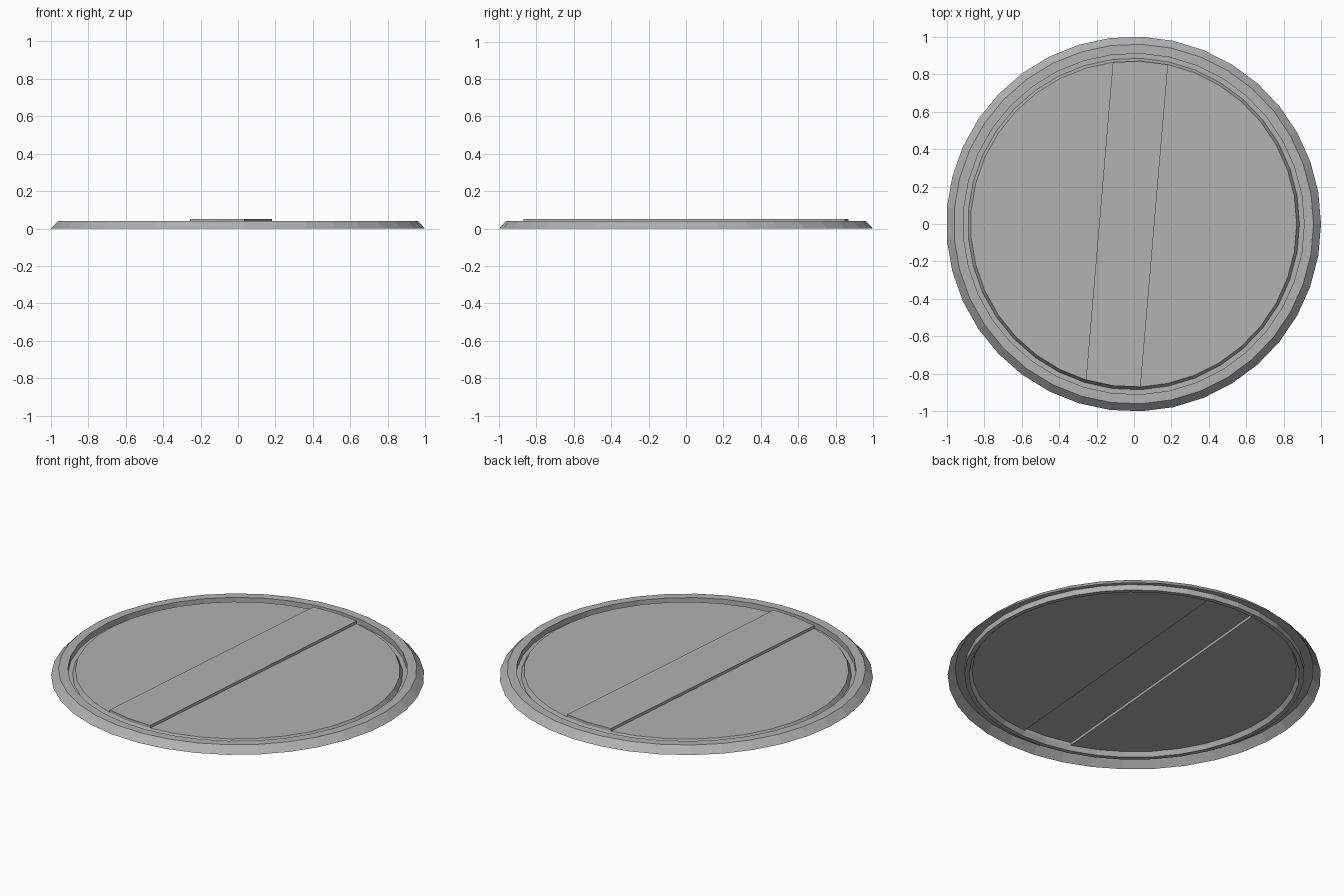
import bpy, bmesh, math

if "Cube" in bpy.data.objects:
    bpy.data.objects.remove(bpy.data.objects["Cube"])

SIDES = 37          # low-poly circle, first corner on +x
SCALE = 1.001
SHIFT = -0.002

grey = bpy.data.materials.new("dark_grey")
grey.diffuse_color = (0.445, 0.445, 0.445, 1)
grey.use_nodes = True
grey.node_tree.nodes["Principled BSDF"].inputs["Base Color"].default_value = grey.diffuse_color


def add_ring(bm, radius, z):
    return [bm.verts.new((radius * SCALE * math.cos(2 * math.pi * i / SIDES) + SHIFT,
                          radius * SCALE * math.sin(2 * math.pi * i / SIDES), z))
            for i in range(SIDES)]


def lathe(bm, profile):
    """Sweep (radius, z) points, listed from outside to centre; return the last ring."""
    rings = [add_ring(bm, r, z) for r, z in profile]
    for a, b in zip(rings, rings[1:]):
        for i in range(SIDES):
            j = (i + 1) % SIDES
            bm.faces.new((a[i], a[j], b[j], b[i]))
    return rings[-1]


def finish(bm, name):
    mesh = bpy.data.meshes.new(name)
    bm.to_mesh(mesh)
    bm.free()
    mesh.materials.append(grey)
    obj = bpy.data.objects.new(name, mesh)
    bpy.context.collection.objects.link(obj)
    return obj


# Open-bottomed rim: outer bevel, flat top, inner wall, groove floor
bm = bmesh.new()
lathe(bm, [(1.0, 0), (0.96, 0.041), (0.91, 0.041), (0.91, 0.008), (0.885, 0.008)])
finish(bm, "rim")

# Inner plate: steep edge, two flat halves and a raised diagonal band
bm = bmesh.new()
edge = lathe(bm, [(0.885, 0.008), (0.87, 0.034)])
bm.faces.new(edge[10:27])
bm.faces.new(edge[28:] + edge[:9])
band_edge = edge[8:11] + edge[26:29]
band_top = [bm.verts.new((v.co.x, v.co.y, 0.05)) for v in band_edge]
bm.faces.new(band_top)
for i in range(6):
    j = (i + 1) % 6
    bm.faces.new((band_edge[i], band_edge[j], band_top[j], band_top[i]))
finish(bm, "banded_plate")
